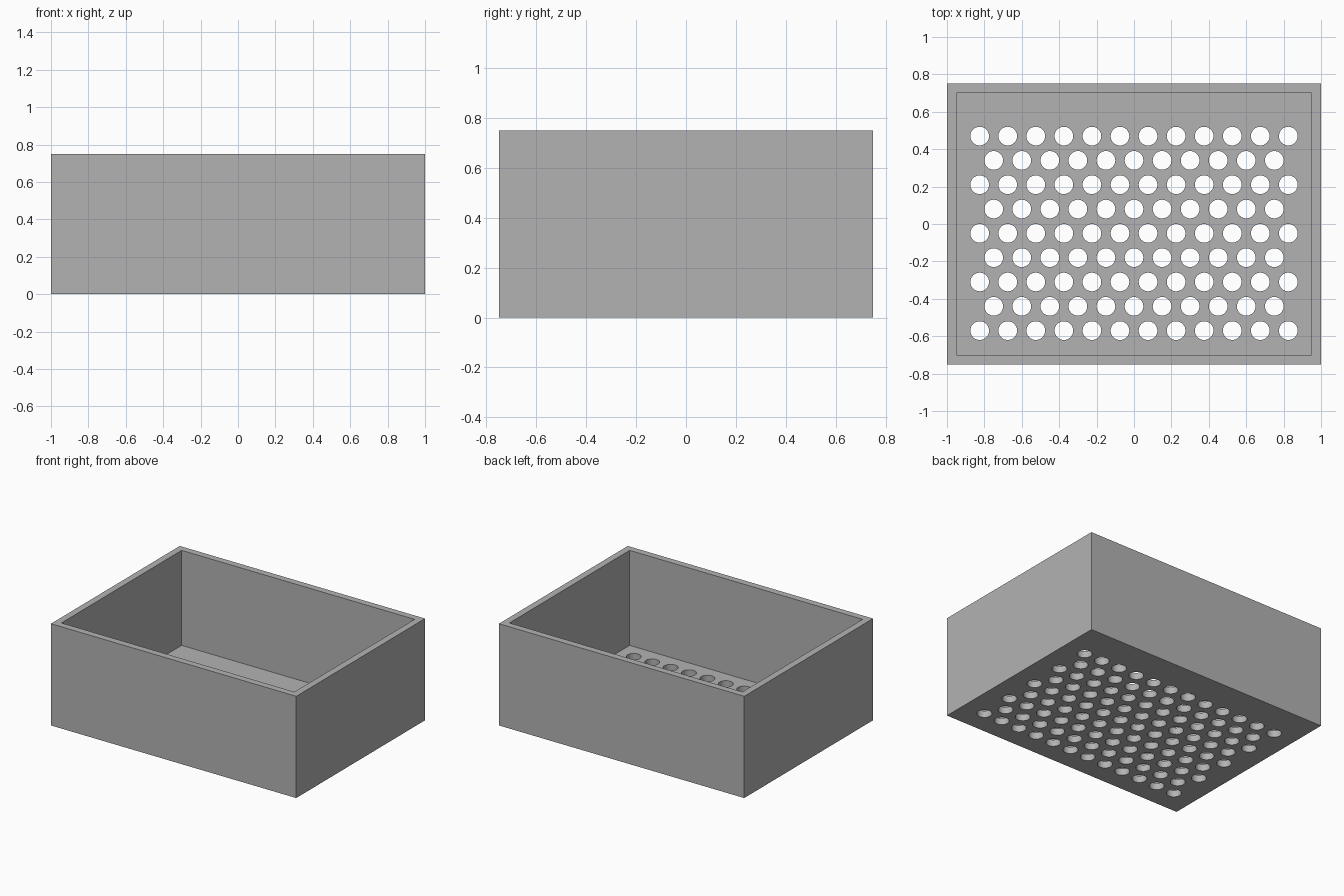
import bpy
import bmesh
from mathutils import Matrix, Vector

if "Cube" in bpy.data.objects:
    bpy.data.objects.remove(bpy.data.objects["Cube"], do_unlink=True)

LENGTH, WIDTH, HEIGHT, WALL = 2.0, 1.5, 0.75, 0.05
HOLE_RADIUS, PITCH_X, PITCH_Y, ROWS = 0.05, 0.15, 0.13, 9
FIRST_ROW_Y = -0.57

# Plain grey plastic
grey = bpy.data.materials.new("grey")
grey.use_nodes = True
colour = (0.45, 0.45, 0.45, 1)
grey.diffuse_color = colour
grey.node_tree.nodes["Principled BSDF"].inputs["Base Color"].default_value = colour


def add_block(bm, size, bottom):
    centre = Vector((0, 0, bottom + size[2] / 2))
    bmesh.ops.create_cube(bm, size=1, matrix=Matrix.Translation(centre) @ Matrix.Diagonal((*size, 1)))


def make_object(name, bm):
    mesh = bpy.data.meshes.new(name)
    bm.to_mesh(mesh)
    bm.free()
    mesh.materials.append(grey)
    obj = bpy.data.objects.new(name, mesh)
    bpy.context.collection.objects.link(obj)
    return obj


def cut(target, cutter):
    mod = target.modifiers.new(cutter.name, "BOOLEAN")
    mod.operation = "DIFFERENCE"
    mod.solver = "EXACT"
    mod.object = cutter
    bpy.context.view_layer.objects.active = target
    bpy.ops.object.modifier_apply(modifier=mod.name)
    bpy.data.objects.remove(cutter, do_unlink=True)


# Outer block of the open tray
bm = bmesh.new()
add_block(bm, (LENGTH, WIDTH, HEIGHT), 0)
tray = make_object("perforated_tray", bm)

# Hollow inside, open at the top
bm = bmesh.new()
add_block(bm, (LENGTH - 2 * WALL, WIDTH - 2 * WALL, HEIGHT), WALL)
cut(tray, make_object("cavity_cutter", bm))

# Staggered rows of round drain holes through the floor
bm = bmesh.new()
for row in range(ROWS):
    count = 12 - row % 2
    y = FIRST_ROW_Y + row * PITCH_Y
    for i in range(count):
        x = (i - (count - 1) / 2) * PITCH_X
        bmesh.ops.create_cone(bm, cap_ends=True, segments=32, radius1=HOLE_RADIUS,
                              radius2=HOLE_RADIUS, depth=4 * WALL,
                              matrix=Matrix.Translation((x, y, 0)))
cut(tray, make_object("hole_cutter", bm))

# Smooth hole walls, crisp box edges
bpy.ops.object.select_all(action="DESELECT")
tray.select_set(True)
bpy.context.view_layer.objects.active = tray
bpy.ops.object.shade_smooth_by_angle()
